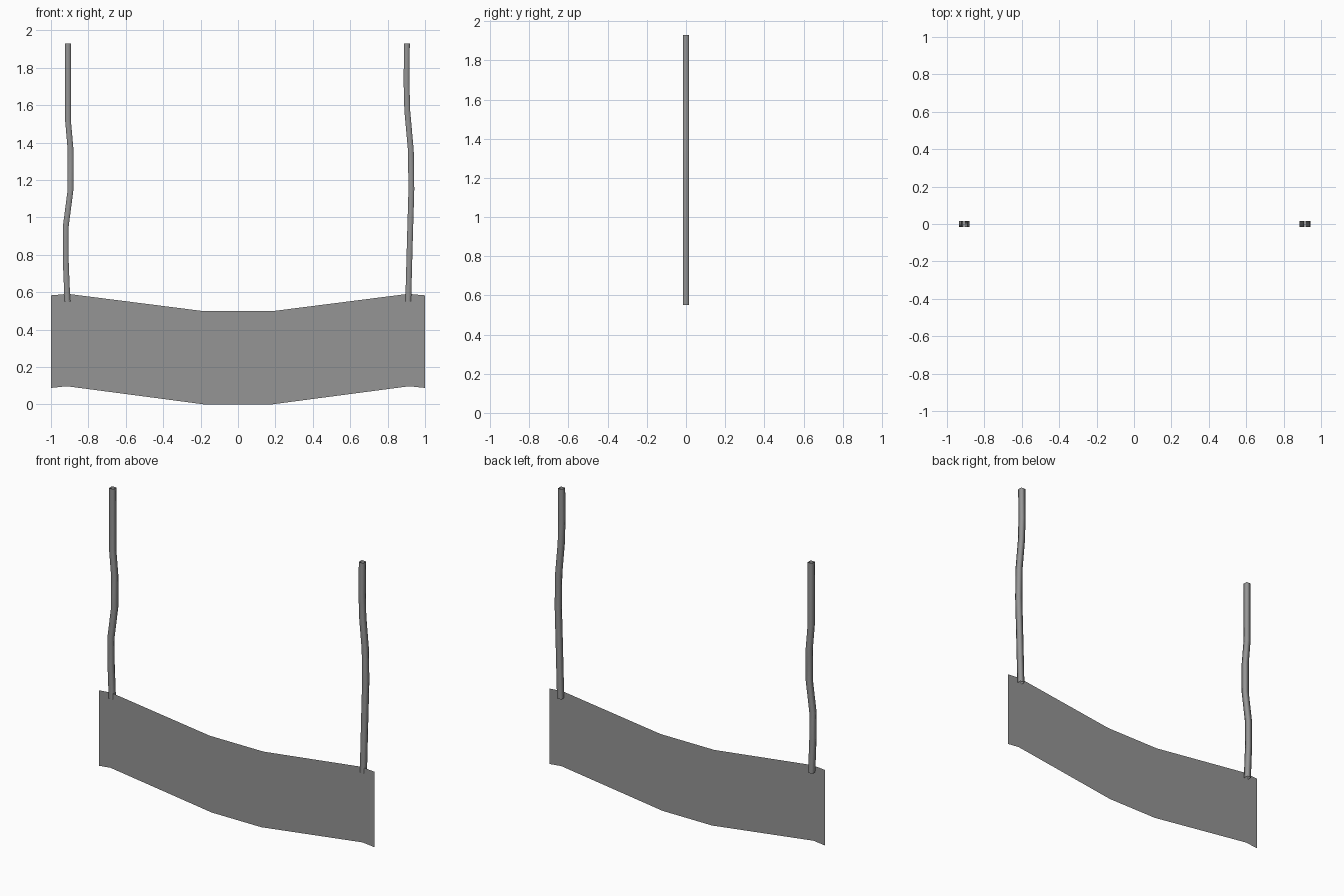
import bpy, bmesh

if "Cube" in bpy.data.objects:
    bpy.data.objects.remove(bpy.data.objects["Cube"])

R = 0.0155   # half width of the square rope

grey = bpy.data.materials.new("dark_grey")
grey.diffuse_color = (0.3, 0.3, 0.3, 1)
grey.use_nodes = True
grey.node_tree.nodes["Principled BSDF"].inputs["Base Color"].default_value = grey.diffuse_color


def make_object(name, bm):
    mesh = bpy.data.meshes.new(name)
    bm.to_mesh(mesh)
    bm.free()
    mesh.materials.append(grey)
    obj = bpy.data.objects.new(name, mesh)
    bpy.context.collection.objects.link(obj)
    return obj


# Hanging panel: thin sheet just in front of the ropes (x, z)
bottom = [(-1, .088), (-.915, .097), (-.18, 0), (.18, 0), (.915, .097), (1, .088)]
top = [(-1, .583), (-.91, .591), (-.195, .5), (.195, .5), (.91, .591), (1, .583)]
bm = bmesh.new()
lo = [bm.verts.new((x, -0.0145, z)) for x, z in bottom]
hi = [bm.verts.new((x, -0.0145, z)) for x, z in top]
for i in range(len(lo) - 1):
    bm.faces.new((lo[i], lo[i + 1], hi[i + 1], hi[i]))
make_object("panel", bm)


# Ropes: smooth-shaded, four-sided open tubes along slightly wavy paths
def rope(name, path):
    bm = bmesh.new()
    corners = [(-R, -R), (R, -R), (R, R), (-R, R)]
    rings = [[bm.verts.new((x + cx + .003, cy, z)) for cx, cy in corners]
             for x, z in path]
    for a, b in zip(rings, rings[1:]):
        for k in range(4):
            n = (k + 1) % 4
            bm.faces.new((a[k], a[n], b[n], b[k])).smooth = True
    make_object(name, bm)


rope("left_rope", [(-.915, .55), (-.924, .77), (-.924, .95), (-.898, 1.15),
                   (-.898, 1.36), (-.912, 1.52), (-.912, 1.93)])
rope("right_rope", [(.907, .55), (.916, .88), (.924, 1.15), (.921, 1.36),
                    (.902, 1.57), (.898, 1.72), (.90, 1.93)])
